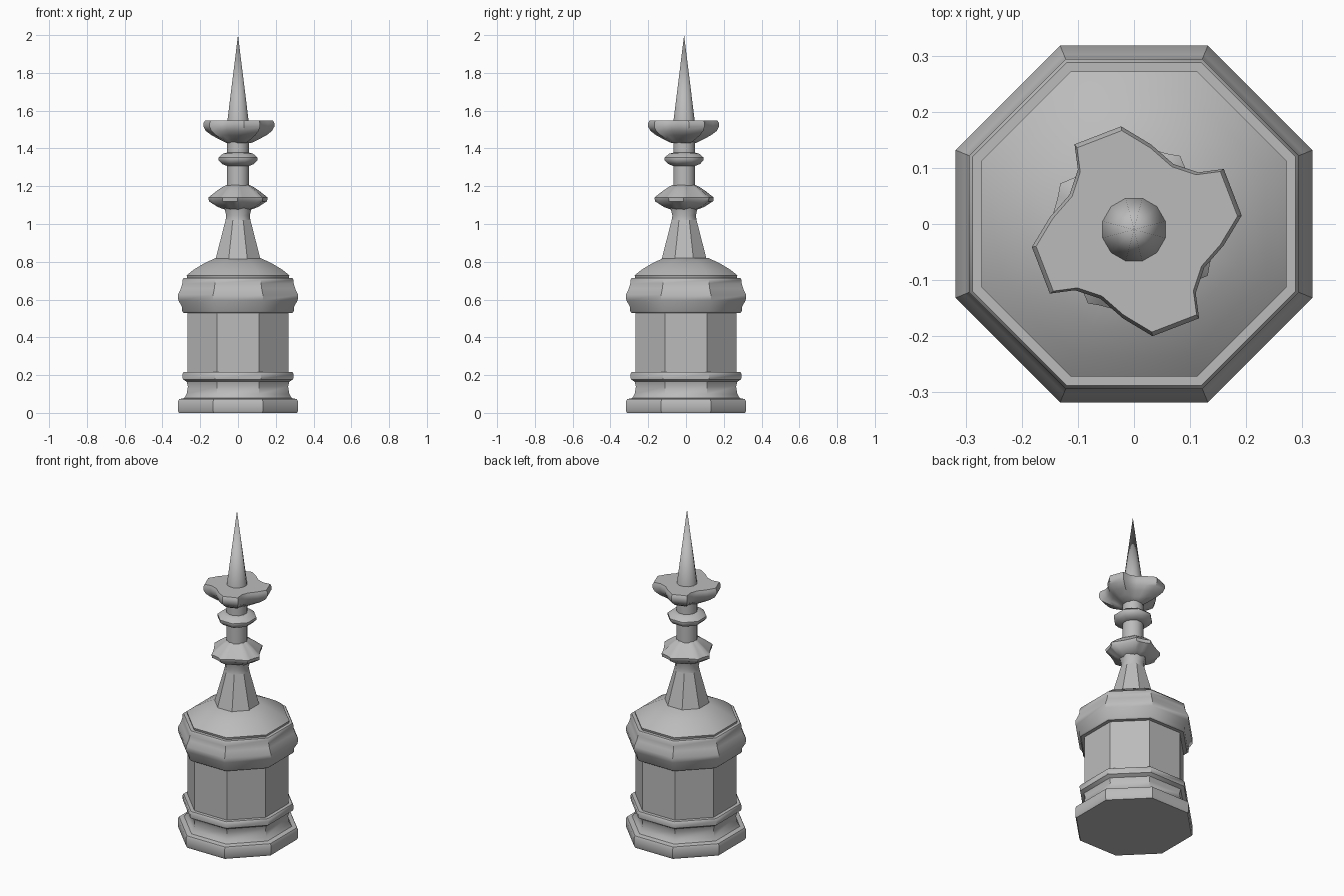
import bpy, bmesh, math

if "Cube" in bpy.data.objects:
    bpy.data.objects.remove(bpy.data.objects["Cube"])

stone = bpy.data.materials.new("grey stone")
stone.diffuse_color = (0.5, 0.5, 0.5, 1)
stone.use_nodes = True
stone.node_tree.nodes["Principled BSDF"].inputs["Base Color"].default_value = stone.diffuse_color
CY = -0.01  # the upper parts stand slightly off centre


def ring(sides, phase=0.5):
    """Unit-apothem polygon when phase is 0.5, for a flat face at the front."""
    r = 1 / math.cos(math.pi / sides)
    return [(r * math.cos(2 * math.pi * (i + phase) / sides),
             r * math.sin(2 * math.pi * (i + phase) / sides)) for i in range(sides)]


def fourfold(points):
    """Repeat a quarter outline (counter-clockwise) around the axis."""
    out, pts = [], list(points)
    for _ in range(4):
        out += pts
        pts = [(-y, x) for x, y in pts]
    return out


def stack(name, outline, profile, centre=(0, 0), angle=40):
    """Loft an outline through (scale, z) pairs and cap both ends."""
    bm = bmesh.new()
    loops = []
    for s, z in profile:
        if s == 0:
            loops.append([bm.verts.new((centre[0], centre[1], z))])
        else:
            loops.append([bm.verts.new((centre[0] + x * s, centre[1] + y * s, z))
                          for x, y in outline])
    n = len(outline)
    for a, b in zip(loops, loops[1:]):
        for i in range(n):
            j = (i + 1) % n
            if len(b) == 1:
                bm.faces.new((a[i], a[j], b[0]))
            else:
                bm.faces.new((a[i], a[j], b[j], b[i]))
    bm.faces.new(loops[0][::-1])
    if len(loops[-1]) > 1:
        bm.faces.new(loops[-1])
    bmesh.ops.recalc_face_normals(bm, faces=bm.faces)
    me = bpy.data.meshes.new(name)
    bm.to_mesh(me)
    bm.free()
    me.materials.append(stone)
    ob = bpy.data.objects.new(name, me)
    bpy.context.collection.objects.link(ob)
    bpy.ops.object.select_all(action='DESELECT')
    ob.select_set(True)
    bpy.context.view_layer.objects.active = ob
    if angle:
        bpy.ops.object.shade_smooth_by_angle(angle=math.radians(angle))
    return ob


octagon = ring(8)

# Octagonal pedestal
stack("plinth", octagon, [(0.312, 0), (0.318, 0.012), (0.318, 0.06), (0.312, 0.073),
                          (0.285, 0.078), (0.272, 0.10), (0.265, 0.14), (0.272, 0.165),
                          (0.292, 0.178), (0.295, 0.205), (0.288, 0.217)])
stack("shaft", octagon, [(0.267, 0.20), (0.267, 0.545)])
stack("cornice", octagon, [(0.288, 0.53), (0.295, 0.537), (0.298, 0.565), (0.316, 0.595),
                           (0.318, 0.625), (0.302, 0.66), (0.295, 0.685), (0.294, 0.705),
                           (0.288, 0.715)])
stack("roof", octagon, [(0.268, 0.71), (0.272, 0.728), (0.235, 0.758),
                        (0.185, 0.788), (0.12, 0.82)], angle=46)

# Tapered neck and stem
stack("neck", octagon, [(0.12, 0.81), (0.066, 1.02)], (0, CY), 0)
stack("collar", octagon, [(0.066, 1.02), (0.062, 1.045), (0.073, 1.09)], (0, CY), 46)
stack("stem", ring(12), [(0.057, 1.07), (0.057, 1.45)], (0, CY))

# Lobed lower knob: paired tips with shallow valleys between
lobes = [(-32, 0.155), (-24, 0.148), (-10, 0.147), (-1, 0.157), (10, 0.14), (29, 0.13), (48, 0.14)]
knob = fourfold([(r * math.cos(math.radians(a)), r * math.sin(math.radians(a)))
                 for a, r in lobes])
stack("lower_knob", knob, [(0.42, 1.075), (0.68, 1.09), (0.98, 1.12), (1.0, 1.14),
                           (0.72, 1.175), (0.5, 1.198), (0.38, 1.207)], (0, CY), 46)

# Small ring
stack("upper_ring", octagon, [(0.06, 1.308), (0.085, 1.318), (0.103, 1.338), (0.103, 1.352),
                              (0.08, 1.372), (0.057, 1.378)], (0, CY), 46)

# Four-armed finial
arms = fourfold([(0.111, -0.155), (0.105, -0.11), (0.12, -0.065), (0.155, -0.025),
                 (0.187, 0.028)])
stack("cross_finial", arms, [(0.36, 1.43), (0.55, 1.447), (0.78, 1.47), (0.94, 1.493),
                             (1.0, 1.515), (1.0, 1.535), (0.96, 1.549)], (0.005, -0.013), 46)

# Spire
stack("spire", ring(12), [(0.057, 1.54), (0, 2.0)], (0, CY))
